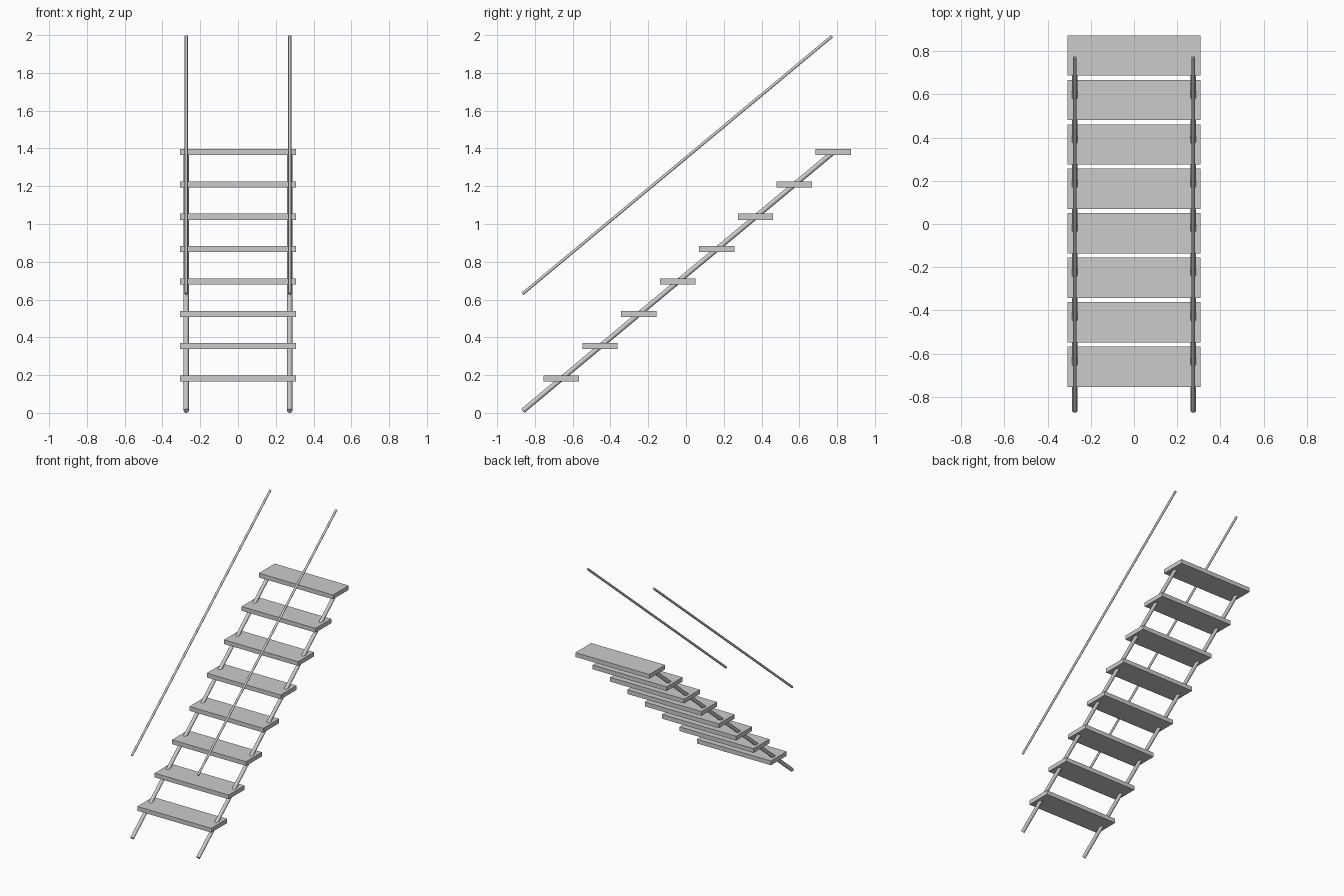
import bpy
from mathutils import Vector

if "Cube" in bpy.data.objects:
    bpy.data.objects.remove(bpy.data.objects["Cube"])

STEPS = 8
FIRST = Vector((0, -0.661, 0.182))   # centre of lowest tread
RISE = Vector((0, 0.2058, 0.1713))   # offset from tread to tread


def rod(name, a, b, r):
    a, b = Vector(a), Vector(b)
    d = b - a
    bpy.ops.mesh.primitive_cylinder_add(vertices=24, radius=r, depth=d.length, location=(a + b) / 2)
    o = bpy.context.object
    o.name = name
    o.rotation_euler = d.to_track_quat('Z', 'Y').to_euler()
    bpy.ops.object.shade_smooth_by_angle()


# Flat treads
for i in range(STEPS):
    bpy.ops.mesh.primitive_cube_add(size=1, location=FIRST + RISE * i)
    o = bpy.context.object
    o.name = f"tread_{i + 1}"
    o.scale = (0.614, 0.187, 0.032)

# Round stringers through the treads and thinner handrails above them
for side, x in (("left", -0.274), ("right", 0.274)):
    rod(f"{side}_stringer", (x, -0.864, 0.0104), (x, 0.776, 1.377), 0.0135)
    rod(f"{side}_handrail", (x, -0.866, 0.63), (x, 0.773, 1.994), 0.008)
